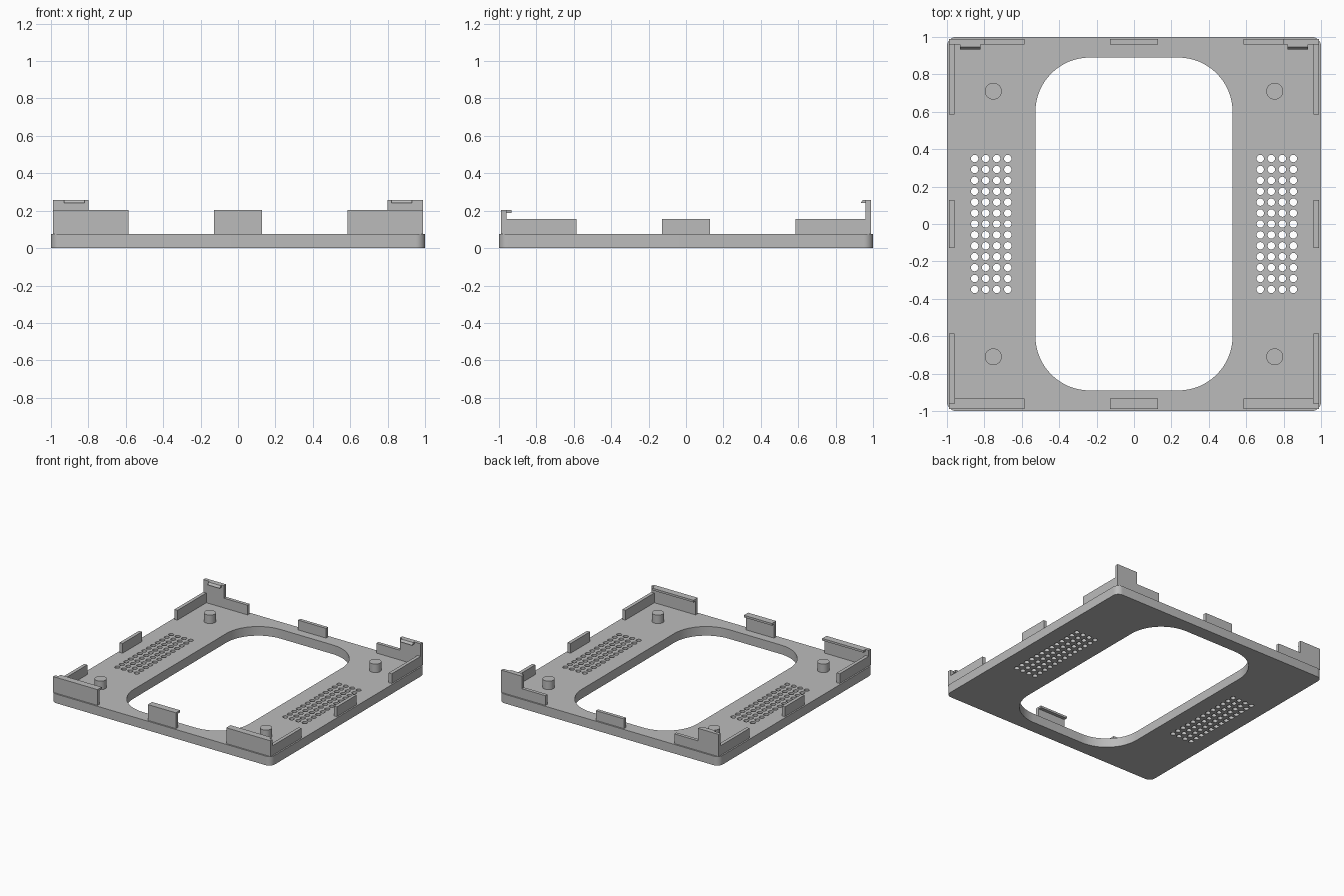
import bpy
import bmesh
from math import cos, sin, pi

cube = bpy.data.objects.get("Cube")
if cube:
    bpy.data.objects.remove(cube)

grey = bpy.data.materials.new("light grey plastic")
grey.use_nodes = True
grey.diffuse_color = (0.5, 0.5, 0.5, 1)
grey.node_tree.nodes["Principled BSDF"].inputs["Base Color"].default_value = (0.5, 0.5, 0.5, 1)

PLATE = 0.075   # plate thickness
OUT, INN = 0.988, 0.96   # outer and inner faces of the rim walls
HOOK = 0.933    # reach of the clips


def add(name, mesh):
    obj = bpy.data.objects.new(name, mesh)
    bpy.context.collection.objects.link(obj)
    mesh.materials.clear()
    mesh.materials.append(grey)
    return obj


def smooth(obj):
    bpy.ops.object.select_all(action="DESELECT")
    obj.select_set(True)
    bpy.context.view_layer.objects.active = obj
    bpy.ops.object.shade_smooth_by_angle()


def rounded_rect(hx, hy, r, n):
    """Outline of a rounded rectangle centred on the origin."""
    pts = []
    for q, (sx, sy) in enumerate([(1, 1), (-1, 1), (-1, -1), (1, -1)]):
        for i in range(n + 1):
            a = (q + i / n) * pi / 2
            pts.append((sx * (hx - r) + r * cos(a), sy * (hy - r) + r * sin(a)))
    return pts


def circle(cx, cy, r, n):
    return [(cx + r * cos(2 * pi * i / n), cy + r * sin(2 * pi * i / n)) for i in range(n)]


def prism(name, profile, x0, x1):
    """Extrude a (y, z) profile along x."""
    bm = bmesh.new()
    face = bm.faces.new([bm.verts.new((x0, y, z)) for y, z in profile])
    ext = bmesh.ops.extrude_face_region(bm, geom=[face])
    bmesh.ops.translate(bm, vec=(x1 - x0, 0, 0),
                        verts=[v for v in ext["geom"] if isinstance(v, bmesh.types.BMVert)])
    bmesh.ops.recalc_face_normals(bm, faces=bm.faces)
    mesh = bpy.data.meshes.new(name)
    bm.to_mesh(mesh)
    bm.free()
    return add(name, mesh)


def box(name, x0, x1, y0, y1, z0, z1):
    return prism(name, [(y0, z0), (y1, z0), (y1, z1), (y0, z1)], x0, x1)


# Base plate with the large opening and both vent grids
loops = [rounded_rect(1, 1, 0.05, 8), rounded_rect(0.527, 0.89, 0.29, 16)]
for side in (-1, 1):
    for col in range(4):
        for row in range(13):
            loops.append(circle(side * (0.675 + 0.059 * col), 0.0583 * (row - 6), 0.02, 16))
curve = bpy.data.curves.new("plate_outline", "CURVE")
curve.dimensions = "2D"
curve.fill_mode = "BOTH"
curve.extrude = PLATE / 2
for pts in loops:
    spline = curve.splines.new("POLY")
    spline.points.add(len(pts) - 1)
    for p, (x, y) in zip(spline.points, pts):
        p.co = (x, y, 0, 1)
    spline.use_cyclic_u = True
temp = bpy.data.objects.new("plate_outline", curve)
bpy.context.collection.objects.link(temp)
bpy.context.view_layer.update()
mesh = bpy.data.meshes.new_from_object(temp.evaluated_get(bpy.context.evaluated_depsgraph_get()))
bpy.data.objects.remove(temp)
bm = bmesh.new()
bm.from_mesh(mesh)
bmesh.ops.remove_doubles(bm, verts=bm.verts, dist=0.0001)
bmesh.ops.translate(bm, vec=(0, 0, PLATE / 2), verts=bm.verts)
bmesh.ops.recalc_face_normals(bm, faces=bm.faces)
bm.to_mesh(mesh)
bm.free()
mesh.name = "base_plate"
smooth(add("base_plate", mesh))

# Support posts
for sx, side in ((1, "left"), (-1, "right")):
    for sy, end in ((-1, "front"), (1, "back")):
        bm = bmesh.new()
        bmesh.ops.create_cone(bm, cap_ends=True, segments=32, radius1=0.045, radius2=0.045, depth=0.07)
        bmesh.ops.translate(bm, vec=(sx * 0.752, sy * 0.71, PLATE + 0.035), verts=bm.verts)
        mesh = bpy.data.meshes.new("post")
        bm.to_mesh(mesh)
        bm.free()
        smooth(add(f"{end}_{side}_post", mesh))

# Low side walls
LOW = 0.155
for s, side in ((1, "left"), (-1, "right")):
    x0, x1 = sorted((s * INN, s * OUT))
    for part, y0, y1 in (("front", -INN, -0.585), ("middle", -0.127, 0.127), ("back", 0.585, INN)):
        box(f"{side}_{part}_wall", x0, x1, y0, y1, PLATE, LOW)

# Front walls with an inward lip, and back walls
lipped = [(-OUT, PLATE), (-INN, PLATE), (-INN, 0.188), (HOOK, 0.188), (HOOK, 0.205), (-OUT, 0.205)]
lipped = [(-abs(y), z) for y, z in lipped]
prism("front_middle_clip", lipped, -0.127, 0.127)
box("back_middle_wall", -0.127, 0.127, INN, OUT, PLATE, LOW)
for s, side in ((1, "left"), (-1, "right")):
    prism(f"front_{side}_clip", lipped, s * 0.585, s * INN)
    box(f"front_{side}_corner", s * INN, s * OUT, -OUT, -INN, PLATE, 0.205)
    # Stepped back wall: low part, then a tall corner tab with a wedge catch
    box(f"back_{side}_wall", s * 0.585, s * 0.8, INN, OUT, PLATE, LOW)
    box(f"back_{side}_tab", s * 0.8, s * OUT, INN, OUT, PLATE, 0.258)
    prism(f"back_{side}_catch", [(INN, 0.24), (HOOK, 0.24), (0.946, 0.258), (INN, 0.258)],
          s * 0.82, s * 0.93)
